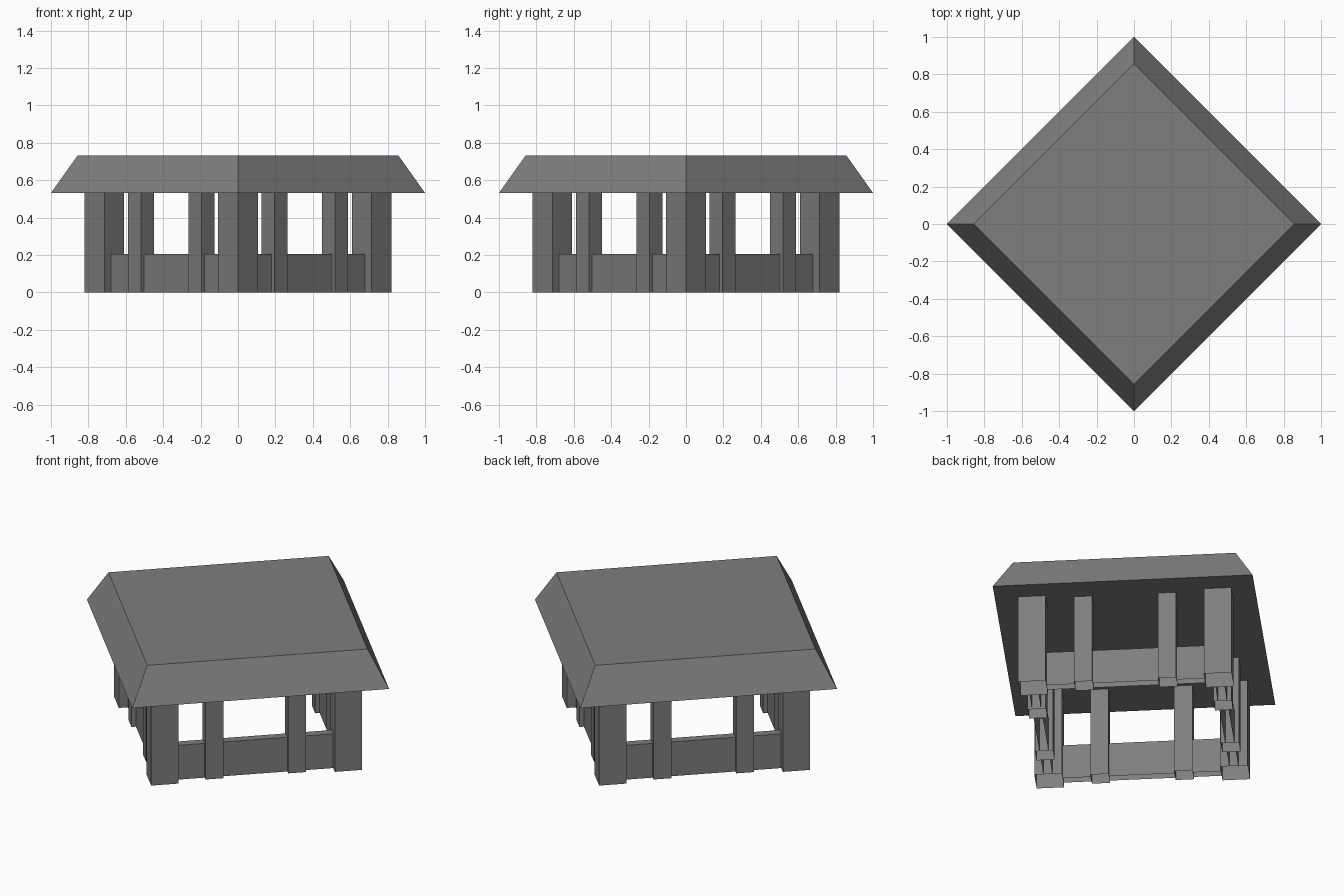
import bpy, bmesh
from math import radians, sqrt
from mathutils import Matrix, Vector

if "Cube" in bpy.data.objects:
    bpy.data.objects.remove(bpy.data.objects["Cube"])

TURN = Matrix.Rotation(radians(45), 4, 'Z')   # the plan is a square turned 45 degrees
C = 0.5056                                    # distance from centre to the wall line
CORNER, MID, WALL = 0.0748, 0.0492, 0.0245    # half widths
MID_POS = 0.228
ROOF_Z, ROOF_TOP, WALL_H = 0.532, 0.733, 0.205

grey = bpy.data.materials.new("dark_grey")
grey.diffuse_color = (0.21, 0.21, 0.21, 1)
grey.use_nodes = True
grey.node_tree.nodes["Principled BSDF"].inputs["Base Color"].default_value = grey.diffuse_color


def make_object(name, bm, quarter=0):
    bm.transform(Matrix.Rotation(radians(90 * quarter), 4, 'Z') @ TURN)
    mesh = bpy.data.meshes.new(name)
    bm.to_mesh(mesh)
    bm.free()
    mesh.materials.append(grey)
    obj = bpy.data.objects.new(name, mesh)
    bpy.context.collection.objects.link(obj)
    return obj


def hollow_box(name, u0, u1, v0, v1, z1, quarter):
    """Box standing on the ground, open underneath."""
    bm = bmesh.new()
    bmesh.ops.create_cube(bm, size=1)
    bm.transform(Matrix.Translation(((u0 + u1) / 2, (v0 + v1) / 2, z1 / 2))
                 @ Matrix.Diagonal((u1 - u0, v1 - v0, z1, 1)))
    bm.normal_update()
    bottom = [f for f in bm.faces if f.normal.z < -0.5]
    bmesh.ops.delete(bm, geom=bottom, context='FACES')
    return make_object(name, bm, quarter)


# Roof: a flat-topped slab with sloping sides
bm = bmesh.new()
bmesh.ops.create_cube(bm, size=2)
for v in bm.verts:
    top = v.co.z > 0
    half = (0.857 if top else 1.0) / sqrt(2)
    v.co = Vector((v.co.x * half, v.co.y * half, ROOF_TOP if top else ROOF_Z))
make_object("roof", bm)

for q in range(4):
    # Corner post
    hollow_box("corner_post", -C - CORNER, -C + CORNER, -C - CORNER, -C + CORNER, ROOF_Z, q)
    # Two slimmer posts along each side
    for u in (-MID_POS, MID_POS):
        hollow_box("side_post", u - MID, u + MID, -C - MID, -C + MID, ROOF_Z, q)
    # Low wall panels between the posts
    spans = ((-C + CORNER, -MID_POS - MID),
             (-MID_POS + MID, MID_POS - MID),
             (MID_POS + MID, C - CORNER))
    for u0, u1 in spans:
        hollow_box("low_wall", u0, u1, -C - WALL, -C + WALL, WALL_H, q)
